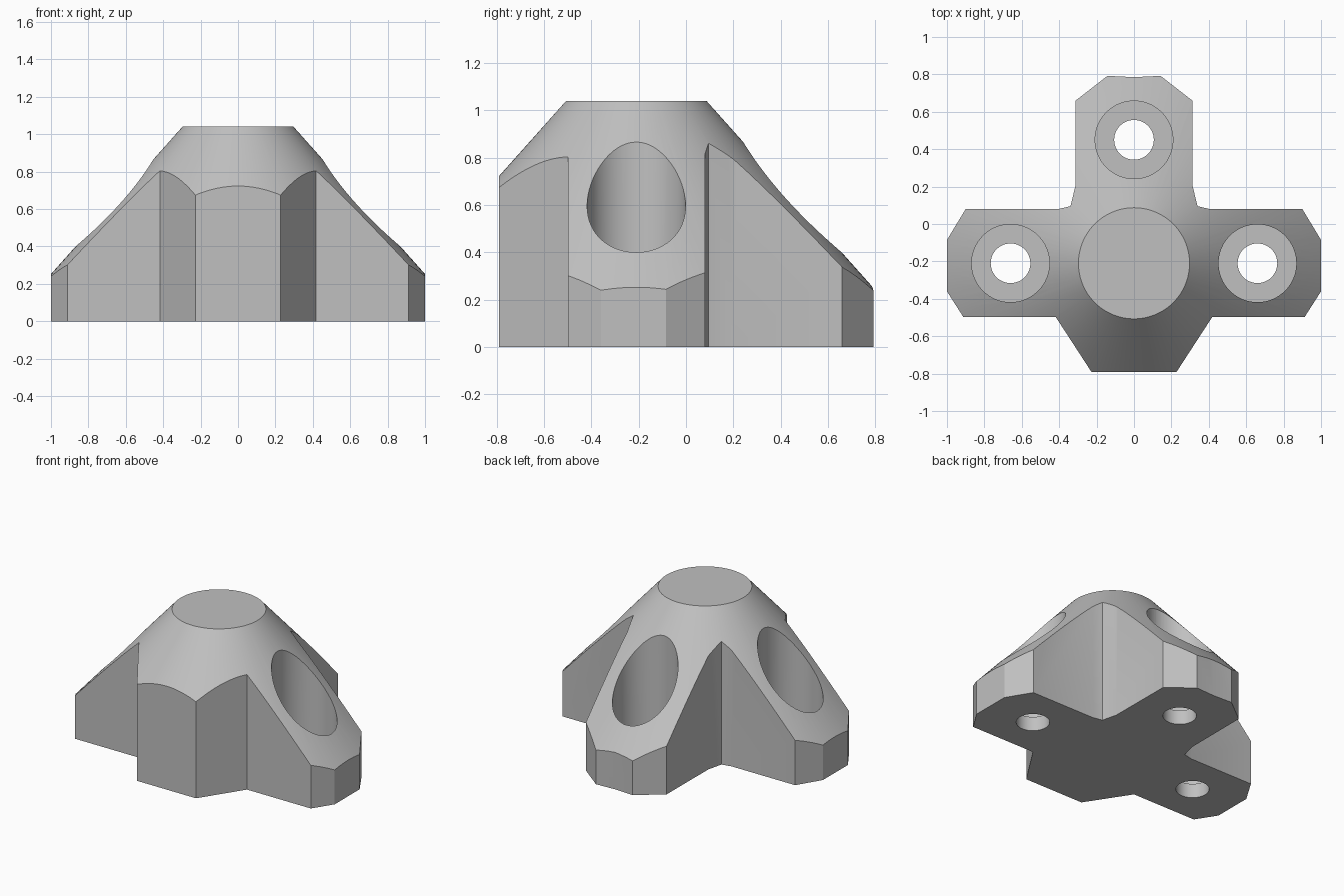
import bpy, bmesh, math

cube = bpy.data.objects.get("Cube")
if cube:
    bpy.data.objects.remove(cube, do_unlink=True)

AXIS_Y = -0.21               # centre line of the cone
TOP_Z, TOP_R, SLOPE = 1.04, 0.297, 1.12
ARM = 0.66                   # distance from the axis to each bolt hole

grey = bpy.data.materials.new("plain grey")
grey.use_nodes = True
GREY = (0.53, 0.53, 0.53, 1)
grey.diffuse_color = GREY
grey.node_tree.nodes["Principled BSDF"].inputs["Base Color"].default_value = GREY


def make_object(name, bm):
    bmesh.ops.recalc_face_normals(bm, faces=bm.faces)
    mesh = bpy.data.meshes.new(name)
    bm.to_mesh(mesh)
    bm.free()
    mesh.materials.append(grey)
    obj = bpy.data.objects.new(name, mesh)
    bpy.context.collection.objects.link(obj)
    return obj


def frustum(name, x, y, z0, z1, r0, r1, segments):
    bm = bmesh.new()
    bmesh.ops.create_cone(bm, cap_ends=True, segments=segments,
                          radius1=r0, radius2=r1, depth=z1 - z0)
    bmesh.ops.translate(bm, verts=bm.verts, vec=(x, y, (z0 + z1) / 2))
    return make_object(name, bm)


def combine(target, tool, operation):
    tool.hide_render = True
    mod = target.modifiers.new(operation.lower(), 'BOOLEAN')
    mod.operation, mod.object, mod.solver = operation, tool, 'EXACT'
    bpy.context.view_layer.objects.active = target
    bpy.ops.object.modifier_apply(modifier=mod.name)
    bpy.data.objects.remove(tool, do_unlink=True)


# Three-armed base outline, right half mirrored, extruded upward
half = [(0.228, -0.79), (0.418, -0.498), (0.912, -0.498), (1.0, -0.36),
        (1.0, -0.085), (0.9, 0.08), (0.405, 0.08), (0.34, 0.095),
        (0.314, 0.2), (0.312, 0.66), (0.142, 0.792)]
outline = half + [(0, 0.785)] + [(-x, y) for x, y in reversed(half)]
bm = bmesh.new()
floor = bm.faces.new([bm.verts.new((x, y, 0)) for x, y in outline])
walls = bmesh.ops.extrude_face_region(bm, geom=[floor])["geom"]
bmesh.ops.translate(bm, vec=(0, 0, 1.3),
                    verts=[v for v in walls if isinstance(v, bmesh.types.BMVert)])
bracket = make_object("three_arm_bracket", bm)

# Sloping cone trims the arms and forms the flat round top
low = -0.1
cone = frustum("cone_trimmer", 0, AXIS_Y, low, TOP_Z,
               TOP_R + (TOP_Z - low) / SLOPE, TOP_R, 128)
combine(bracket, cone, 'INTERSECT')

# Counterbored bolt hole in each arm
for x, y in [(-ARM, AXIS_Y), (ARM, AXIS_Y), (0, AXIS_Y + ARM)]:
    combine(bracket, frustum("counterbore", x, y, 0.1, 1.5, 0.208, 0.208, 64), 'DIFFERENCE')
    combine(bracket, frustum("bolt_hole", x, y, -0.2, 0.3, 0.106, 0.106, 48), 'DIFFERENCE')

# Smooth round surfaces, crisp edges
bracket.select_set(True)
bpy.context.view_layer.objects.active = bracket
bpy.ops.object.shade_smooth_by_angle(angle=math.radians(25))
